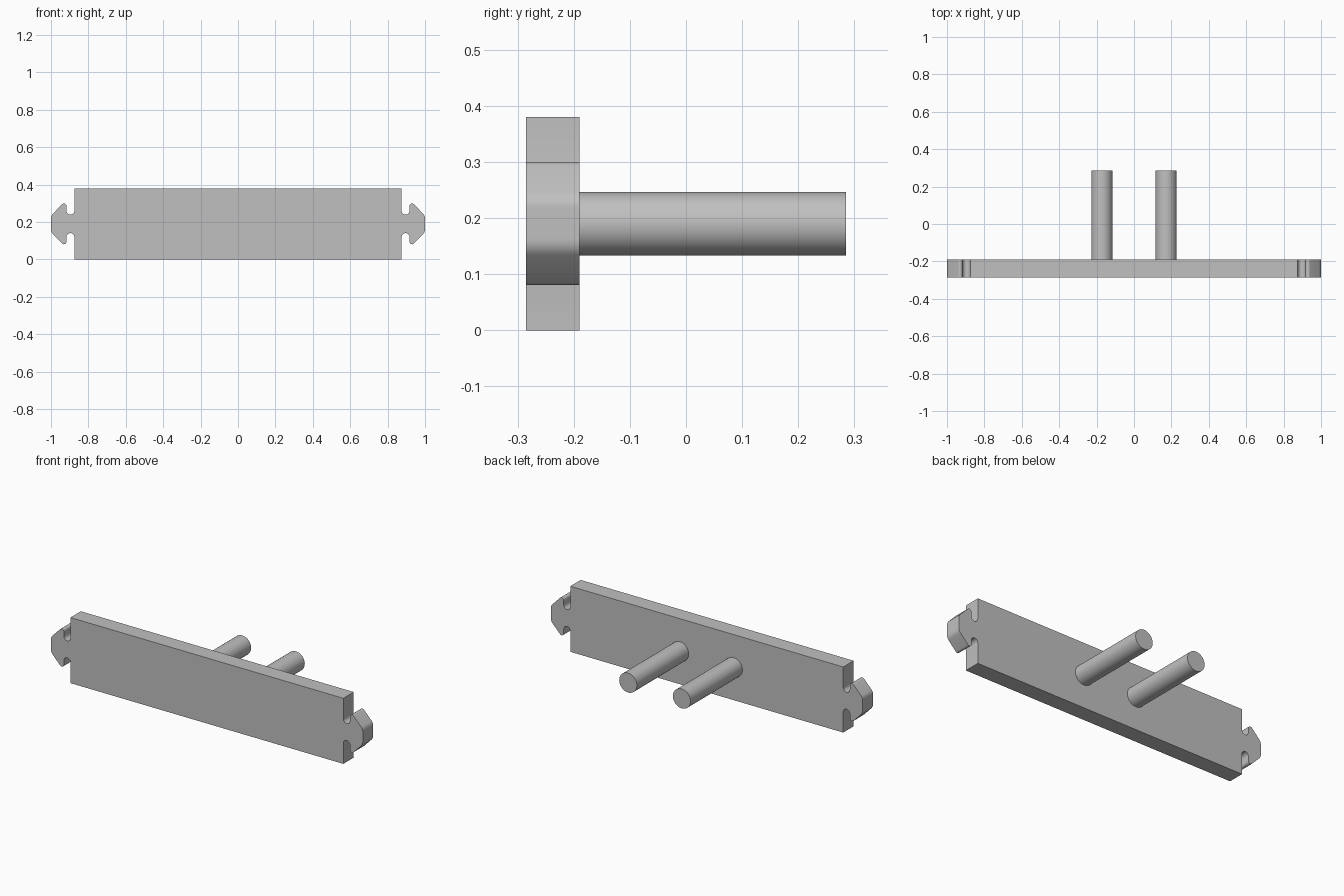
import bpy, bmesh
from math import cos, sin, radians, pi
from mathutils import Matrix, Vector

cube = bpy.data.objects.get("Cube")
if cube:
    bpy.data.objects.remove(cube, do_unlink=True)

MID = 0.19                       # height of the horizontal centre line
FRONT, BACK, END = -0.285, -0.19, 0.285

grey = bpy.data.materials.new("plain grey")
grey.use_nodes = True
grey.diffuse_color = (0.53, 0.53, 0.53, 1)
grey.node_tree.nodes["Principled BSDF"].inputs["Base Color"].default_value = grey.diffuse_color


def arc(cx, cz, r, start, end, steps=8):
    angles = [radians(start + (end - start) * i / steps) for i in range(steps + 1)]
    return [(cx + r * cos(a), cz + r * sin(a)) for a in angles]


def finish(bm, name):
    bmesh.ops.recalc_face_normals(bm, faces=bm.faces)
    mesh = bpy.data.meshes.new(name)
    bm.to_mesh(mesh)
    bm.free()
    mesh.materials.append(grey)
    obj = bpy.data.objects.new(name, mesh)
    bpy.context.collection.objects.link(obj)
    bpy.ops.object.select_all(action='DESELECT')
    obj.select_set(True)
    bpy.context.view_layer.objects.active = obj
    bpy.ops.object.shade_smooth_by_angle(angle=radians(30))
    return obj


# Plate with hooked ends: one quarter outline, mirrored twice
quarter = [(0.875, MID)]
quarter += arc(0.896, 0.07, 0.021, 180, 360)       # round slot bottom
quarter += arc(0.931, 0.095, 0.014, 180, 45)       # hook tip
quarter += arc(0.96, 0.0275, 0.04, 45, 0)          # rounded outer corner
right = quarter + [(x, -z) for x, z in reversed(quarter)]
outline = right + [(-x, z) for x, z in reversed(right)]

bm = bmesh.new()
face = bm.faces.new([bm.verts.new((x, FRONT, z + MID)) for x, z in outline])
result = bmesh.ops.extrude_face_region(bm, geom=[face], use_keep_orig=True)
moved = [g for g in result["geom"] if isinstance(g, bmesh.types.BMVert)]
bmesh.ops.translate(bm, verts=moved, vec=Vector((0, BACK - FRONT, 0)))
finish(bm, "hooked_plate")

# Two round pins on the back
for name, side in (("left_pin", 1), ("right_pin", -1)):
    bm = bmesh.new()
    place = Matrix.Translation((side * 0.172, (BACK + END) / 2, MID)) @ Matrix.Rotation(pi / 2, 4, 'X')
    bmesh.ops.create_cone(bm, cap_ends=True, segments=48, radius1=0.0565, radius2=0.0565,
                          depth=END - BACK, matrix=place)
    finish(bm, name)
